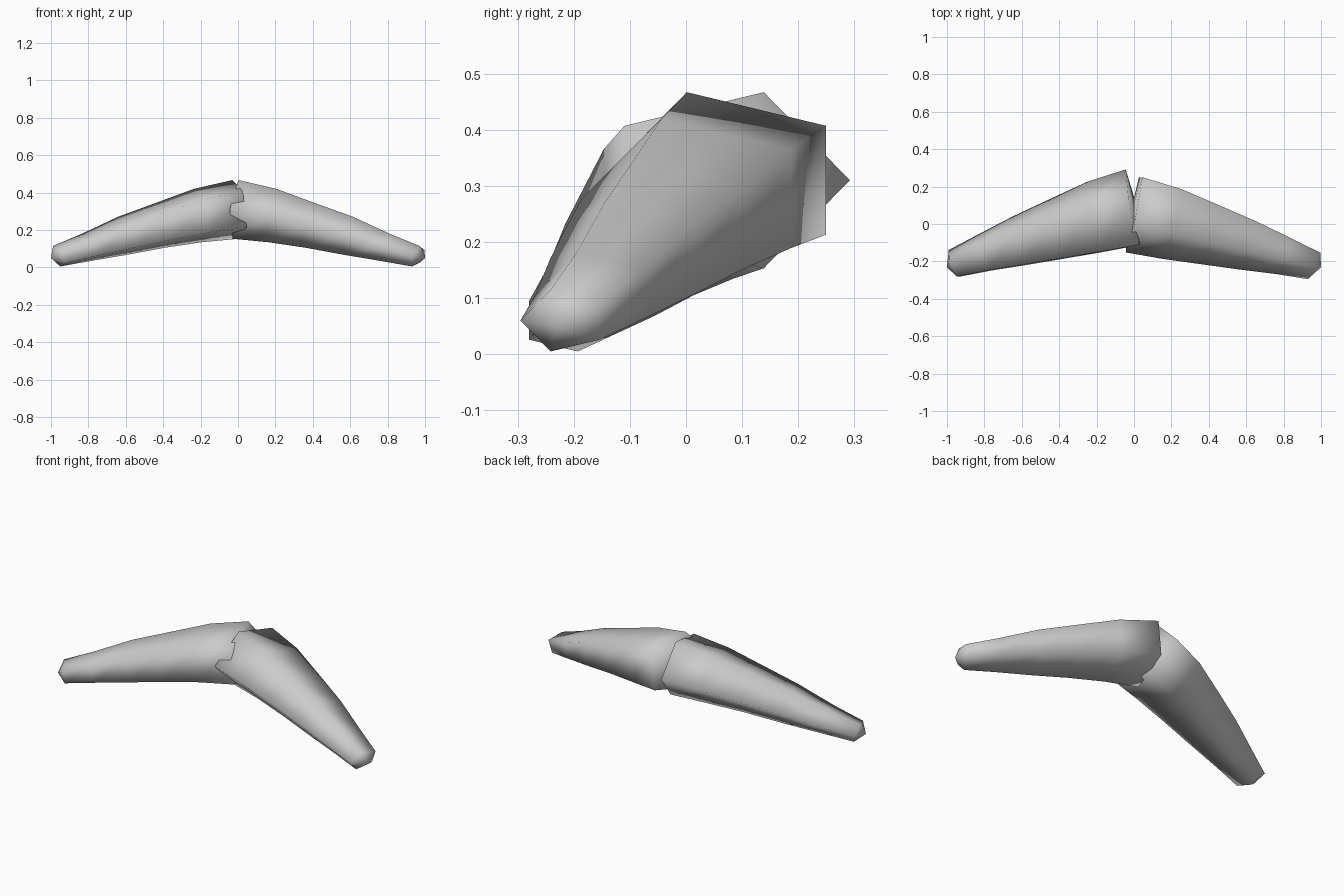
import bpy, bmesh, math

cube = bpy.data.objects.get("Cube")
if cube:
    bpy.data.objects.remove(cube, do_unlink=True)

grey = bpy.data.materials.new("light_grey")
grey.use_nodes = True
colour = (0.6, 0.6, 0.6, 1)
grey.diffuse_color = colour
grey.node_tree.nodes["Principled BSDF"].inputs["Base Color"].default_value = colour

# Stations along a limb: distance out, centre y, centre z, radius y, radius z
STATIONS = [
    (0.00, 0.07, 0.31, 0.222, 0.165),
    (0.20, 0.02, 0.277, 0.206, 0.15),
    (0.40, -0.04, 0.225, 0.174, 0.126),
    (0.60, -0.10, 0.17, 0.142, 0.107),
    (0.80, -0.163, 0.107, 0.105, 0.077),
    (0.96, -0.217, 0.06, 0.078, 0.058),
]
SIDES = 5


def limb(name, side):
    """Tapered five-sided limb; the pentagon's corner points forward on +x, back on -x."""
    bm = bmesh.new()
    rings = []
    for out, cy, cz, ry, rz in STATIONS:
        lean_y, lean_z = 0.2 + 0.2 * out, 0.1 + 0.25 * out
        ring = []
        for i in range(SIDES):
            a = math.tau * i / SIDES
            dy, dz = -side * ry * math.cos(a), rz * math.sin(a)
            x = side * (out + lean_z * dz) + lean_y * dy * side
            ring.append(bm.verts.new((x, cy + dy, cz + dz)))
        rings.append(ring)
    for r, s in zip(rings, rings[1:]):
        for i in range(SIDES):
            j = (i + 1) % SIDES
            bm.faces.new((r[i], r[j], s[j], s[i]))
    # Shallow pointed caps at the joint and at the tip
    for ring, x, station in ((rings[0], -0.02, STATIONS[0]), (rings[-1], 1.0, STATIONS[-1])):
        pole = bm.verts.new((side * x, station[1] - 0.015, station[2] - 0.01))
        for i in range(SIDES):
            bm.faces.new((ring[i], ring[(i + 1) % SIDES], pole))
    bmesh.ops.recalc_face_normals(bm, faces=bm.faces)
    for f in bm.faces:
        f.smooth = True
    mesh = bpy.data.meshes.new(name)
    bm.to_mesh(mesh)
    bm.free()
    mesh.materials.append(grey)
    obj = bpy.data.objects.new(name, mesh)
    bpy.context.collection.objects.link(obj)
    return obj


limb("left_limb", 1)
limb("right_limb", -1)
